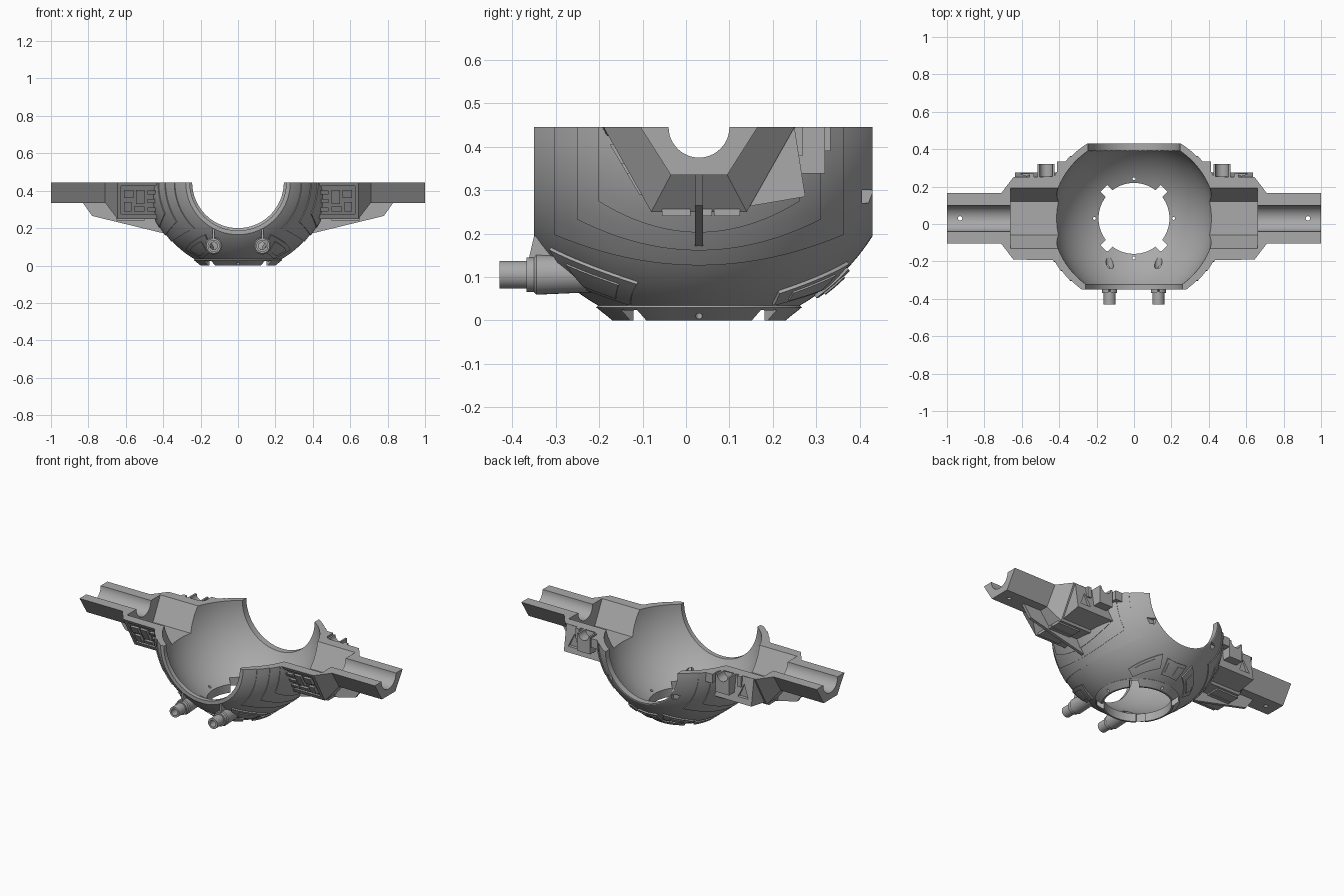
import bpy, bmesh
from math import radians, sin, cos, pi, sqrt
from mathutils import Matrix, Vector

if "Cube" in bpy.data.objects:
    bpy.data.objects.remove(bpy.data.objects["Cube"])

CY, TOP = 0.03, 0.445            # hull centre in y, cut plane height
CENTRE = Vector((0, CY, TOP))
R_OUT, R_IN = 0.472, 0.437

grey = bpy.data.materials.new("hull_grey")
grey.use_nodes = True
grey.diffuse_color = (0.4, 0.4, 0.4, 1)
grey.node_tree.nodes["Principled BSDF"].inputs["Base Color"].default_value = grey.diffuse_color


def finish(name, bm):
    bmesh.ops.remove_doubles(bm, verts=bm.verts, dist=1e-5)
    bmesh.ops.recalc_face_normals(bm, faces=bm.faces)
    mesh = bpy.data.meshes.new(name)
    bm.to_mesh(mesh)
    bm.free()
    mesh.materials.append(grey)
    ob = bpy.data.objects.new(name, mesh)
    bpy.context.collection.objects.link(ob)
    return ob


def activate(ob):
    bpy.ops.object.select_all(action='DESELECT')
    ob.select_set(True)
    bpy.context.view_layer.objects.active = ob


def cut(ob, *cutters):
    activate(ob)
    for c in cutters:
        c.hide_render = True
        m = ob.modifiers.new("cut", 'BOOLEAN')
        m.operation, m.solver, m.object = 'DIFFERENCE', 'EXACT', c
        bpy.ops.object.modifier_apply(modifier=m.name)
    return ob


def mirror(ob):
    activate(ob)
    m = ob.modifiers.new("mirror", 'MIRROR')
    m.use_mirror_merge = False
    bpy.ops.object.modifier_apply(modifier=m.name)
    return ob


def smooth(ob):
    activate(ob)
    bpy.ops.object.shade_smooth_by_angle(angle=radians(25))
    return ob


def loft(name, rings):
    bm = bmesh.new()
    loops = [[bm.verts.new(p) for p in ring] for ring in rings]
    n = len(loops[0])
    for a, b in zip(loops, loops[1:]):
        for i in range(n):
            bm.faces.new((a[i], a[(i + 1) % n], b[(i + 1) % n], b[i]))
    bm.faces.new(loops[0])
    bm.faces.new(loops[-1])
    return finish(name, bm)


def prism_x(name, x0, x1, pts):
    return loft(name, [[(x, y, z) for y, z in pts] for x in (x0, x1)])


def box(name, x0, x1, y0, y1, z0, z1):
    return prism_x(name, x0, x1, [(y0, z0), (y1, z0), (y1, z1), (y0, z1)])


def rod(name, axis, centre, r, length, n=48):
    bm = bmesh.new()
    turn = Vector((0, 0, 1)).rotation_difference(Vector(axis)).to_matrix().to_4x4()
    bmesh.ops.create_cone(bm, cap_ends=True, segments=n, radius1=r, radius2=r, depth=length,
                          matrix=Matrix.Translation(centre) @ turn)
    return finish(name, bm)


def lathe(name, profile, matrix, n):
    bm = bmesh.new()
    vs = [bm.verts.new((r, 0, h)) for r, h in profile]
    es = [bm.edges.new((vs[i], vs[i - 1])) for i in range(len(vs))]
    bmesh.ops.spin(bm, geom=vs + es, cent=(0, 0, 0), axis=(0, 0, 1), angle=2 * pi, steps=n)
    bm.transform(matrix)
    return finish(name, bm)


def shell_patch(name, f, thick, nu=24, nv=8):
    """Curved plate: f(u, v) gives a direction from the hull centre."""
    bm = bmesh.new()
    g = [[bm.verts.new(f(i / nu, j / nv).normalized() * 0.455) for j in range(nv + 1)]
         for i in range(nu + 1)]
    for i in range(nu):
        for j in range(nv):
            bm.faces.new((g[i][j], g[i + 1][j], g[i + 1][j + 1], g[i][j + 1]))
    dup = bmesh.ops.duplicate(bm, geom=bm.verts[:] + bm.edges[:] + bm.faces[:])["geom"]
    faces = [e for e in dup if isinstance(e, bmesh.types.BMFace)]
    ext = bmesh.ops.extrude_face_region(bm, geom=faces)["geom"]
    for v in ext:
        if isinstance(v, bmesh.types.BMVert):
            v.co = v.co.normalized() * (R_OUT + thick)
    bm.transform(Matrix.Translation(CENTRE))
    return finish(name, bm)


# Cutters shared by several parts
def half_hex(x, top, bottom, z, z_top=TOP):
    return [(x, CY - top, z_top), (x, CY - bottom, z), (x, CY + bottom, z), (x, CY + top, z_top)]


pocket = loft("pocket_cutter", [half_hex(x, 0.172, 0.09, 0.305, 0.465) for x in (0.3, 0.66)])
groove = rod("groove_cutter", (1, 0, 0), (0.85, CY, TOP), 0.07, 0.46)
bm = bmesh.new()
bmesh.ops.create_uvsphere(bm, u_segments=96, v_segments=48, radius=R_IN + 0.001,
                          matrix=Matrix.Translation(CENTRE))
cavity = finish("cavity_cutter", bm)
helpers = [pocket, groove, cavity]


def cutter(ob):
    helpers.append(ob)
    return ob


# Hull bowl with bottom collar
def arc(r, start, stop, n=26):
    return [(r * cos(start + (stop - start) * i / n), TOP + r * sin(start + (stop - start) * i / n))
            for i in range(n + 1)]


profile = arc(R_OUT, 0, -radians(60.5)) + [(0.237, 0.03), (0.2, 0), (0.19, 0)]
profile += arc(R_IN, -radians(64.3), 0)
hull = lathe("hull_bowl", profile, Matrix.Translation((0, CY, 0)), 96)
cut(hull,
    cutter(box("front_trim", -1, 1, -1, -0.35, -1, 1)),
    cutter(box("rear_trim", -1, 1, 0.43, 1, -1, 1)),
    cutter(rod("front_opening", (0, 1, 0), (0, -0.4, TOP), 0.258, 0.4, 96)),
    cutter(rod("rear_opening", (0, 1, 0), (0, 0.5, TOP), 0.245, 0.4, 96)), pocket)
for s in (-1, 1):
    cut(hull, cutter(rod("bore", (0, 1, 0), (s * 0.13, -0.32, 0.105), 0.02, 0.4, 24)),
        cutter(box("rear_notch", min(s * 0.2, s * 0.3), max(s * 0.2, s * 0.3), 0.405, 0.45, 0.27, 0.3)))
    if s < 0:
        far = pocket.copy()
        far.data = pocket.data.copy()
        far.data.transform(Matrix.Scale(-1, 4, (1, 0, 0)))
        far.data.flip_normals()
        bpy.context.collection.objects.link(far)
        cut(hull, cutter(far))
for k in range(4):
    a = k * pi / 2
    notch = box("collar_notch", 0.15, 0.228, -0.026, 0.026, -0.02, 0.1)
    notch.data.transform(Matrix.Translation((0, CY, 0)) @ Matrix.Rotation(a + pi / 4, 4, 'Z'))
    pin = rod("pin_hole", (0, 0, 1), (0.212 * cos(a), CY + 0.212 * sin(a), 0.03), 0.008, 0.2, 12)
    cut(hull, cutter(notch), cutter(pin))
smooth(hull)

# Nested side armour plates
for k, (half, low) in enumerate([(0.33, 0.13), (0.275, 0.167), (0.225, 0.21)]):
    def side(u, v):
        y = half * (2 * u - 1)
        bottom = low - TOP + 0.07 * (2 * u - 1) ** 2
        z = bottom * v
        return Vector((sqrt(R_OUT ** 2 - y * y - z * z), y, z))
    smooth(mirror(cut(shell_patch("side_armour_%d" % (k + 1), side, 0.005 * (k + 1)), pocket)))


# Lower armour plates, corners given as (degrees around, degrees down)
def lower_plate(name, corners, front, thick):
    a, b, c, d = [Vector(p) for p in corners]

    def f(u, v):
        az, el = (a.lerp(b, u)).lerp(d.lerp(c, u), v) * pi / 180
        return Vector((sin(az) * cos(el), front * cos(az) * cos(el), -sin(el)))
    return smooth(mirror(shell_patch(name, f, thick, 12, 6)))


for name, front, q in [("front_chin_plate", -1, [(27, 36), (63, 49), (50, 59), (26, 50)]),
                       ("rear_chin_plate", 1, [(17, 41), (50, 53), (46, 59), (15, 51)]),
                       ("rear_centre_plate", 1, [(0, 44), (11, 43), (11, 55), (0, 55)])]:
    mid = sum((Vector(p) for p in q), Vector((0, 0))) / 4
    lower_plate(name, q, front, 0.008)
    lower_plate(name + "_inset", [mid.lerp(Vector(p), 0.6) for p in q], front, 0.012)


# Side pylon and strut
def slope_y(z):
    return CY - 0.225 + (TOP - z) * 0.115 / 0.195


def slope_plate(name, x0, x1, z0, z1, out, depth):
    return prism_x(name, x0, x1, [(slope_y(z0) - out, z0), (slope_y(z1) - out, z1),
                                  (slope_y(z1) + depth, z1), (slope_y(z0) + depth, z0)])


pylon = loft("side_pylon_and_strut", [half_hex(0.34, 0.225, 0.11, 0.25), half_hex(0.645, 0.22, 0.11, 0.25),
                                      half_hex(0.71, 0.135, 0.065, 0.335), half_hex(1, 0.135, 0.065, 0.335)])
cut(pylon, cavity, pocket, groove,
    cutter(slope_plate("panel_recess", 0.43, 0.625, 0.275, 0.425, 0.03, 0.016)),
    cutter(rod("strut_hole", (0, 0, 1), (0.93, CY, 0.4), 0.012, 0.3, 16)))
smooth(mirror(pylon))

# Panel fittings inside the front recess
for x0, x1, z0, z1 in [(0.56, 0.61, 0.36, 0.405), (0.57, 0.61, 0.29, 0.34), (0.5, 0.545, 0.33, 0.405),
                       (0.5, 0.555, 0.29, 0.315), (0.44, 0.485, 0.38, 0.4), (0.44, 0.485, 0.335, 0.355),
                       (0.44, 0.485, 0.29, 0.31)]:
    mirror(slope_plate("panel_fitting", x0, x1, z0, z1, 0.004, 0.025))
for y0, y1 in [(-0.055, 0.01), (0.035, 0.06), (0.065, 0.125)]:
    mirror(box("underside_fitting", 0.5, 0.65, y0, y1, 0.241, 0.262))

# Thin keel fin below the pylon
fin = loft("keel_fin", [[(x, y, z) for x, z in [(0.83, 0.336), (0.78, 0.265), (0.36, 0.163), (0.36, 0.25),
                                                (0.64, 0.252), (0.71, 0.336)]] for y in (0.021, 0.039)])
mirror(cut(fin, cavity))

# Rear block, channel and nubs behind the pylon
block = prism_x("rear_block", 0.3, 0.635, [(0.1, 0.255), (0.275, 0.285), (0.25, TOP), (0.1, TOP)])
tri = loft("triangle_recess", [[(0.54, y, 0.32), (0.61, y, 0.32), (0.575, y, 0.4)] for y in (0.25, 0.35)])
mirror(cut(block, cavity, pocket, cutter(tri)))
channel = box("rear_channel", 0.425, 0.515, 0.2, 0.32, 0.338, TOP)
cut(channel, pocket, cutter(rod("channel_bore", (0, 1, 0), (0.47, 0.29, TOP), 0.034, 0.14, 24)))
smooth(mirror(channel))
mirror(cut(box("rear_nub", 0.36, 0.412, 0.26, 0.333, 0.39, TOP), cavity))
mirror(box("rear_small_nub", 0.535, 0.56, 0.22, 0.27, 0.38, TOP))

# Twin chin barrels with sight fins
barrel = lathe("chin_barrel", [(0.02, -0.43), (0.032, -0.43), (0.032, -0.368), (0.04, -0.368), (0.04, -0.35),
                               (0.046, -0.345), (0.036, -0.12), (0.02, -0.12)],
               Matrix.Translation((0.13, 0, 0.105)) @ Matrix.Rotation(-pi / 2, 4, 'X'), 32)
smooth(mirror(cut(barrel, cavity)))
mirror(prism_x("barrel_fin", 0.125, 0.135, [(-0.365, 0.13), (-0.35, 0.195), (-0.3, 0.18), (-0.28, 0.13)]))

for h in helpers:
    bpy.data.objects.remove(h)
